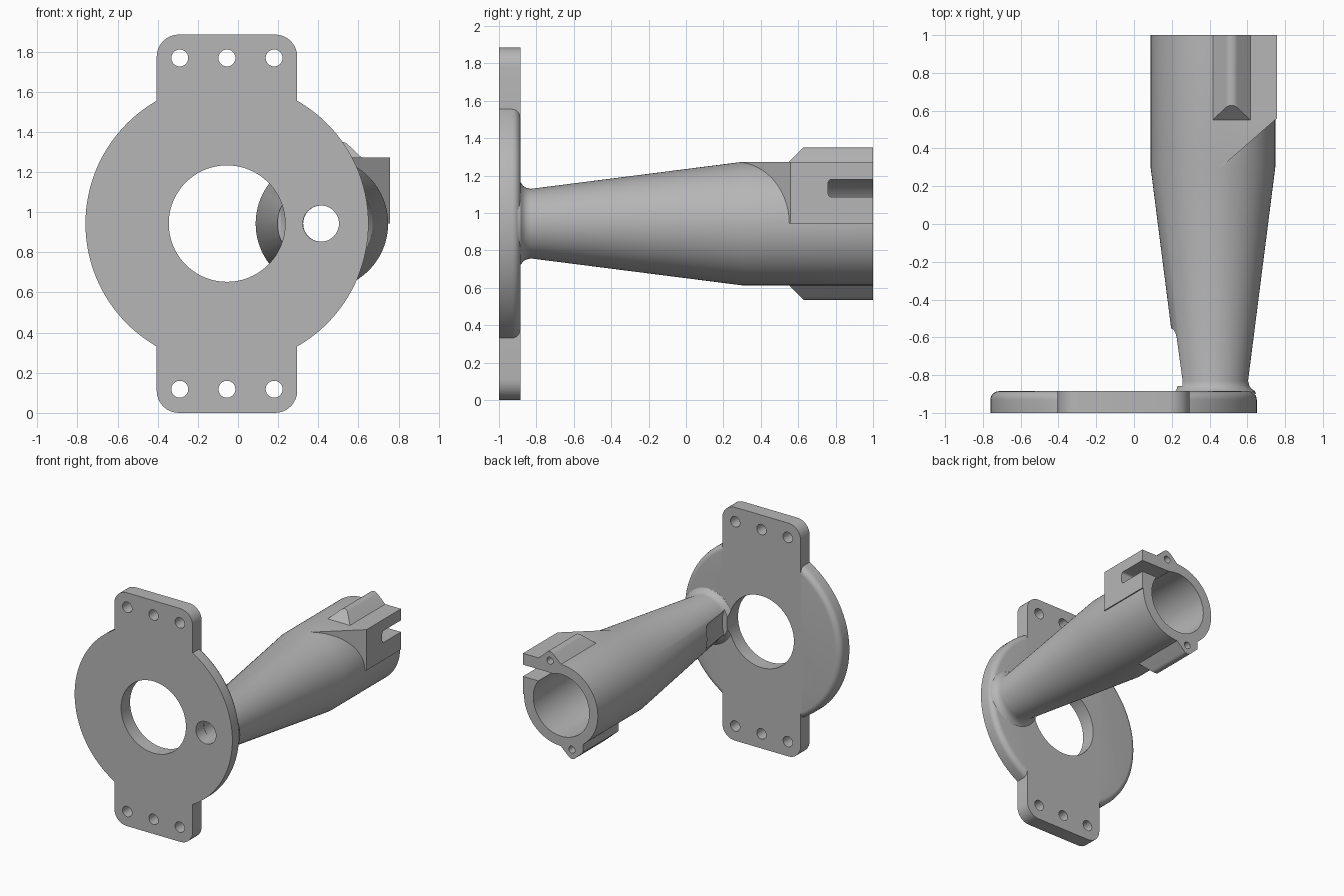
import bpy, bmesh
from math import sin, cos, pi, radians
from mathutils import Vector

if "Cube" in bpy.data.objects:
    bpy.data.objects.remove(bpy.data.objects["Cube"])

gray = bpy.data.materials.new("plain gray")
gray.use_nodes = True
gray.diffuse_color = (0.47, 0.47, 0.47, 1)
gray.node_tree.nodes["Principled BSDF"].inputs["Base Color"].default_value = gray.diffuse_color

PX, CZ = -0.055, 0.943      # plate centre
AX = 0.418                  # arm axis
BACK = -0.885               # rear face of plate


def finish(name, bm):
    bmesh.ops.recalc_face_normals(bm, faces=bm.faces)
    mesh = bpy.data.meshes.new(name)
    bm.to_mesh(mesh)
    bm.free()
    mesh.materials.append(gray)
    ob = bpy.data.objects.new(name, mesh)
    bpy.context.collection.objects.link(ob)
    return ob


def revolve(name, cx, cz, profile, seg=96):
    """Closed solid turned about the y direction; profile holds (y, radius)."""
    bm = bmesh.new()
    rings = [[bm.verts.new((cx + r * cos(2 * pi * i / seg), y, cz + r * sin(2 * pi * i / seg)))
              for i in range(seg)] for y, r in profile]
    for a, b in zip(rings, rings[1:]):
        for i in range(seg):
            j = (i + 1) % seg
            bm.faces.new((a[i], a[j], b[j], b[i]))
    bm.faces.new(rings[0])
    bm.faces.new(rings[-1])
    return finish(name, bm)


def prism(name, points, shift):
    """Extrude a flat outline of 3D points by a vector."""
    bm = bmesh.new()
    low = [bm.verts.new(p) for p in points]
    high = [bm.verts.new(Vector(p) + Vector(shift)) for p in points]
    bm.faces.new(low)
    bm.faces.new(high)
    for i in range(len(low)):
        j = (i + 1) % len(low)
        bm.faces.new((low[i], low[j], high[j], high[i]))
    return finish(name, bm)


def rounded_rect(a0, a1, b0, b1, r, n=8):
    corners = [(a1 - r, b1 - r), (a0 + r, b1 - r), (a0 + r, b0 + r), (a1 - r, b0 + r)]
    return [(ca + r * cos((k + t / n) * pi / 2), cb + r * sin((k + t / n) * pi / 2))
            for k, (ca, cb) in enumerate(corners) for t in range(n + 1)]


def combine(target, tool, operation):
    mod = target.modifiers.new("cut", 'BOOLEAN')
    mod.operation, mod.solver, mod.object = operation, 'EXACT', tool
    tool.hide_render = True
    bpy.context.view_layer.objects.active = target
    bpy.ops.object.modifier_apply(modifier=mod.name)
    bpy.data.objects.remove(tool)


def drill(target, x, z, r, y0, y1, seg=48):
    combine(target, revolve("drill", x, z, [(y0, r), (y1, r)], seg), 'DIFFERENCE')


# Mounting plate: disc with rounded rear rim, plus tall rounded tab strip
R, F = 0.705, 0.045
rim = [(BACK - F + F * sin(t * pi / 12), R - F + F * cos(t * pi / 12)) for t in range(7)]
plate = revolve("mounting_plate", PX, CZ, [(-1, R)] + rim, 128)
tabs = prism("tabs", [(x, -1, z) for x, z in rounded_rect(-0.405, 0.295, 0, 1.885, 0.11)],
             (0, BACK + 1, 0))
combine(plate, tabs, 'UNION')
drill(plate, PX, CZ, 0.29, -1.1, -0.8, 96)
drill(plate, AX - 0.005, CZ, 0.09, -1.1, -0.8)
for z in (0.118, 1.768):
    for dx in (-0.235, 0, 0.235):
        drill(plate, PX + dx, z, 0.042, -1.1, -0.8)

# Tapered arm with flared foot and cylindrical socket
arm = revolve("socket_arm", AX, CZ, [(-0.9, 0.228), (BACK, 0.222), (-0.872, 0.203),
                                     (-0.855, 0.192), (-0.83, 0.186), (0.3, 0.33), (1, 0.33)])

# Square clamp corner with a slanted front end
plan = [(AX, 0.3), (0.46, 0.3), (0.757, 0.56), (0.757, 1), (AX, 1)]
combine(arm, prism("clamp_corner", [(x, y, CZ) for x, y in plan], (0, 0, 0.329)), 'UNION')


# Screw ridges above and below, opposite one another about the arm axis
def ridge(sign):
    tip = [(0.045 * sin(a * pi / 16), 0.362 + 0.045 * cos(a * pi / 16)) for a in range(-4, 5)]
    outline = [(-0.1, 0.26), (-0.1, 0.329)] + tip + [(0.1, 0.329), (0.1, 0.26)]
    pts = [(AX + sign * (0.098 + u), 0.55 + max(0, h - 0.329), CZ + sign * h) for u, h in outline]
    bm = bmesh.new()
    front = [bm.verts.new(p) for p in pts]
    rear = [bm.verts.new((x, 1, z)) for x, y, z in pts]
    n = len(pts)
    for i in range(n):
        j = (i + 1) % n
        bm.faces.new((front[i], front[j], rear[j], rear[i]))
    bm.faces.new(rear)
    # front end: strips between matching left and right points
    for i in range(n // 2):
        quad = [front[i], front[i + 1], front[n - 2 - i], front[n - 1 - i]]
        bm.faces.new(list(dict.fromkeys(quad)))
    return finish("screw_ridge", bm)


for s in (1, -1):
    combine(arm, ridge(s), 'UNION')

# Socket bore narrowing to the small front hole
combine(arm, revolve("bore", AX - 0.003, CZ, [(-1.1, 0.09), (-0.7, 0.09), (0.3, 0.25), (1.1, 0.25)]),
        'DIFFERENCE')
for s in (1, -1):
    drill(arm, AX + s * 0.098, CZ + s * 0.333, 0.028, 0.6, 1.1, 24)

# Clearance notch behind the large plate hole
drill(arm, PX, CZ, 0.29, -1.1, -0.6, 96)
combine(arm, revolve("notch", PX, CZ, [(-0.857, 0.33), (-0.6, 0.297), (-0.575, 0.288),
                                       (-0.557, 0.27), (-0.55, 0.24)]), 'DIFFERENCE')

# Clamp slot opening the socket on its left side
slot = prism("slot", [(0.5, y, z) for y, z in rounded_rect(0.76, 1.1, 1.085, 1.18, 0.02)],
             (0.4, 0, 0))
combine(arm, slot, 'DIFFERENCE')

# Smooth shading with sharp edges kept
for ob in (plate, arm):
    bpy.ops.object.select_all(action='DESELECT')
    ob.select_set(True)
    bpy.context.view_layer.objects.active = ob
    bpy.ops.object.shade_smooth_by_angle(angle=radians(25))
